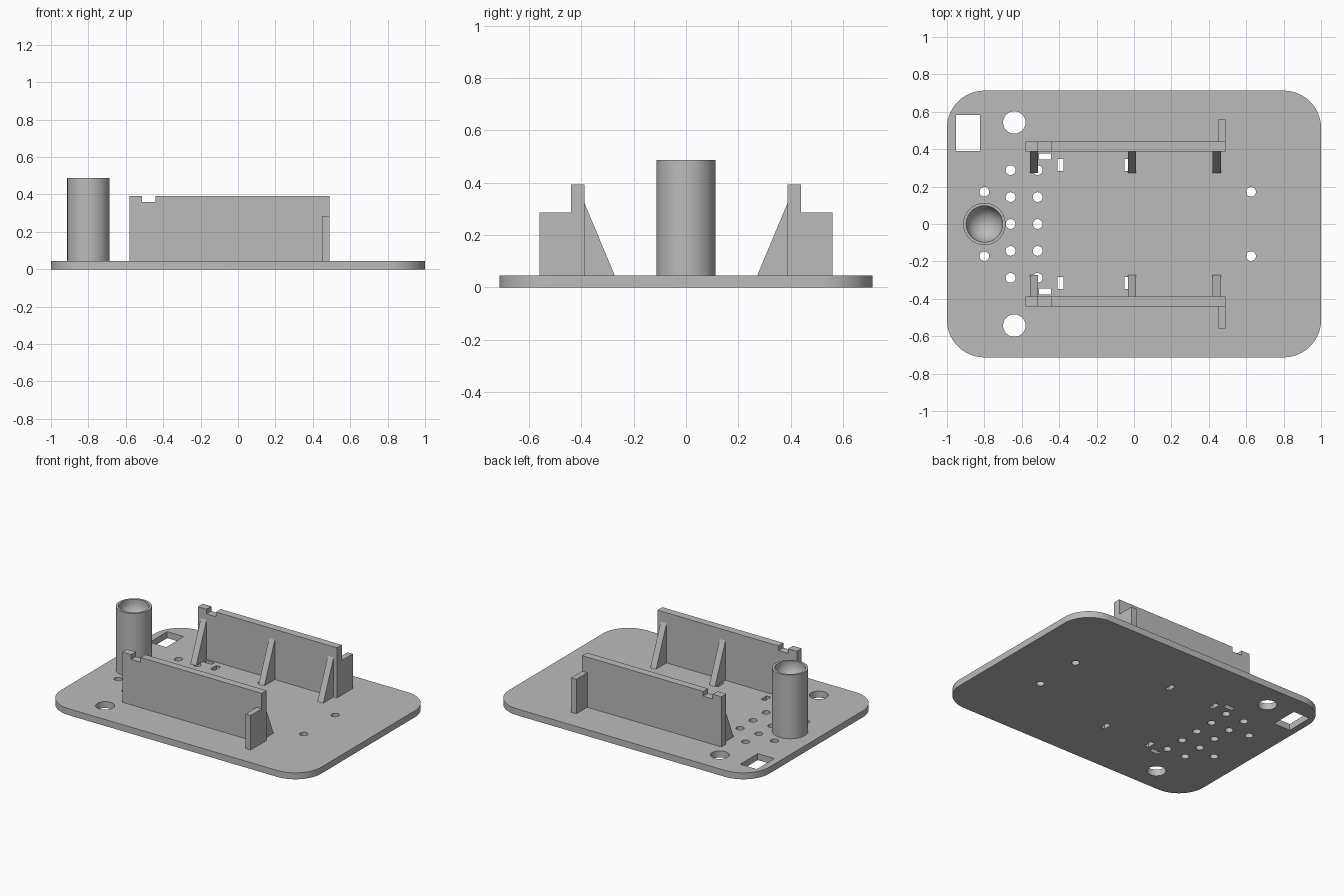
import bpy, bmesh
from math import pi, cos, sin, radians
from mathutils import Vector

cube = bpy.data.objects.get("Cube")
if cube:
    bpy.data.objects.remove(cube, do_unlink=True)

grey = bpy.data.materials.new("plain grey")
grey.use_nodes = True
grey.diffuse_color = (0.5, 0.5, 0.5, 1)
grey.node_tree.nodes["Principled BSDF"].inputs["Base Color"].default_value = (0.5, 0.5, 0.5, 1)

BASE = 0.045          # plate thickness
WALL_IN, WALL_OUT = 0.387, 0.44


def add_prism(bm, points, offset):
    """Extrude a closed planar outline along a vector."""
    face = bm.faces.new([bm.verts.new(p) for p in points])
    new = bmesh.ops.extrude_face_region(bm, geom=[face])["geom"]
    verts = [v for v in new if isinstance(v, bmesh.types.BMVert)]
    bmesh.ops.translate(bm, verts=verts, vec=Vector(offset))


def finish(bm, name, smooth=False):
    bmesh.ops.recalc_face_normals(bm, faces=bm.faces)
    mesh = bpy.data.meshes.new(name)
    bm.to_mesh(mesh)
    bm.free()
    mesh.materials.append(grey)
    obj = bpy.data.objects.new(name, mesh)
    bpy.context.collection.objects.link(obj)
    if smooth:
        smooth_by_angle(obj)
    return obj


def activate(obj):
    bpy.ops.object.select_all(action='DESELECT')
    obj.select_set(True)
    bpy.context.view_layer.objects.active = obj


def smooth_by_angle(obj):
    activate(obj)
    bpy.ops.object.shade_smooth_by_angle(angle=radians(30))


def arc(cx, cy, r, start, end, n):
    steps = [start + (end - start) * i / n for i in range(n + 1)]
    return [(cx + r * cos(a), cy + r * sin(a)) for a in steps]


def prism(name, points, offset):
    bm = bmesh.new()
    add_prism(bm, points, offset)
    return finish(bm, name)


# Rounded base plate
R, HX, HY = 0.2, 1.0, 0.713
outline = []
for i, (sx, sy) in enumerate([(1, 1), (-1, 1), (-1, -1), (1, -1)]):
    outline += arc(sx * (HX - R), sy * (HY - R), R, i * pi / 2, (i + 1) * pi / 2, 16)
plate = prism("base_plate", [(x, y, 0) for x, y in outline], (0, 0, BASE))

# Holes through the plate
holes = bmesh.new()


def round_hole(x, y, r):
    ring = arc(x, y, r, 0, 2 * pi, 32)[:-1]
    add_prism(holes, [(px, py, -0.1) for px, py in ring], (0, 0, 0.3))


def square_hole(x0, x1, y0, y1):
    add_prism(holes, [(x0, y0, -0.1), (x1, y0, -0.1), (x1, y1, -0.1), (x0, y1, -0.1)], (0, 0, 0.3))


for x in (-0.66, -0.515):
    for row in range(-2, 3):
        round_hole(x, row * 0.144, 0.026)
for s in (-1, 1):
    round_hole(-0.8, s * 0.172, 0.026)
    round_hole(0.626, s * 0.172, 0.026)
    round_hole(-0.64, s * 0.543, 0.06)
    square_hole(-0.508, -0.444, s * 0.345, s * 0.377)
    square_hole(-0.41, -0.377, s * 0.283, s * 0.347)
    square_hole(-0.05, -0.017, s * 0.283, s * 0.347)
square_hole(-0.952, -0.824, 0.39, 0.583)

cutter = finish(holes, "hole_cutter")
cutter.hide_render = True
cut = plate.modifiers.new("holes", 'BOOLEAN')
cut.operation, cut.solver, cut.object = 'DIFFERENCE', 'EXACT', cutter
activate(plate)
bpy.ops.object.modifier_apply(modifier=cut.name)
bpy.data.objects.remove(cutter, do_unlink=True)
smooth_by_angle(plate)

# Post with a rounded socket in its top
TOP, OUTER, INNER = 0.487, 0.113, 0.097
profile = [(0, BASE), (OUTER, BASE), (OUTER, TOP), (INNER, TOP)]
profile += arc(0, TOP - 0.02, INNER, 0, -pi / 2, 12)
bm = bmesh.new()
verts = [bm.verts.new((r, 0, z)) for r, z in profile]
edges = [bm.edges.new(pair) for pair in zip(verts, verts[1:])]
bmesh.ops.spin(bm, geom=verts + edges, cent=(0, 0, 0), axis=(0, 0, 1), angle=2 * pi, steps=64)
bmesh.ops.remove_doubles(bm, verts=bm.verts, dist=0.0005)
post = finish(bm, "socket_post", smooth=True)
post.location.x = -0.8

# Mirrored side walls, each with an end tab and three gussets
wall = [(-0.58, BASE), (0.49, BASE), (0.49, 0.393), (-0.44, 0.393),
        (-0.44, 0.36), (-0.513, 0.36), (-0.513, 0.393), (-0.58, 0.393)]
tab = [(WALL_OUT, BASE), (0.56, BASE), (0.56, 0.285), (WALL_OUT, 0.285)]
gusset = [(WALL_IN, BASE), (0.272, BASE), (WALL_IN, 0.32)]
for s, side in ((-1, "front"), (1, "back")):
    prism(side + "_wall", [(x, s * WALL_IN, z) for x, z in wall], (0, s * (WALL_OUT - WALL_IN), 0))
    prism(side + "_end_tab", [(0.45, s * y, z) for y, z in tab], (0.04, 0, 0))
    for i, x in enumerate((-0.556, -0.032, 0.42)):
        prism(f"{side}_gusset_{i + 1}", [(x, s * y, z) for y, z in gusset], (0.044, 0, 0))
